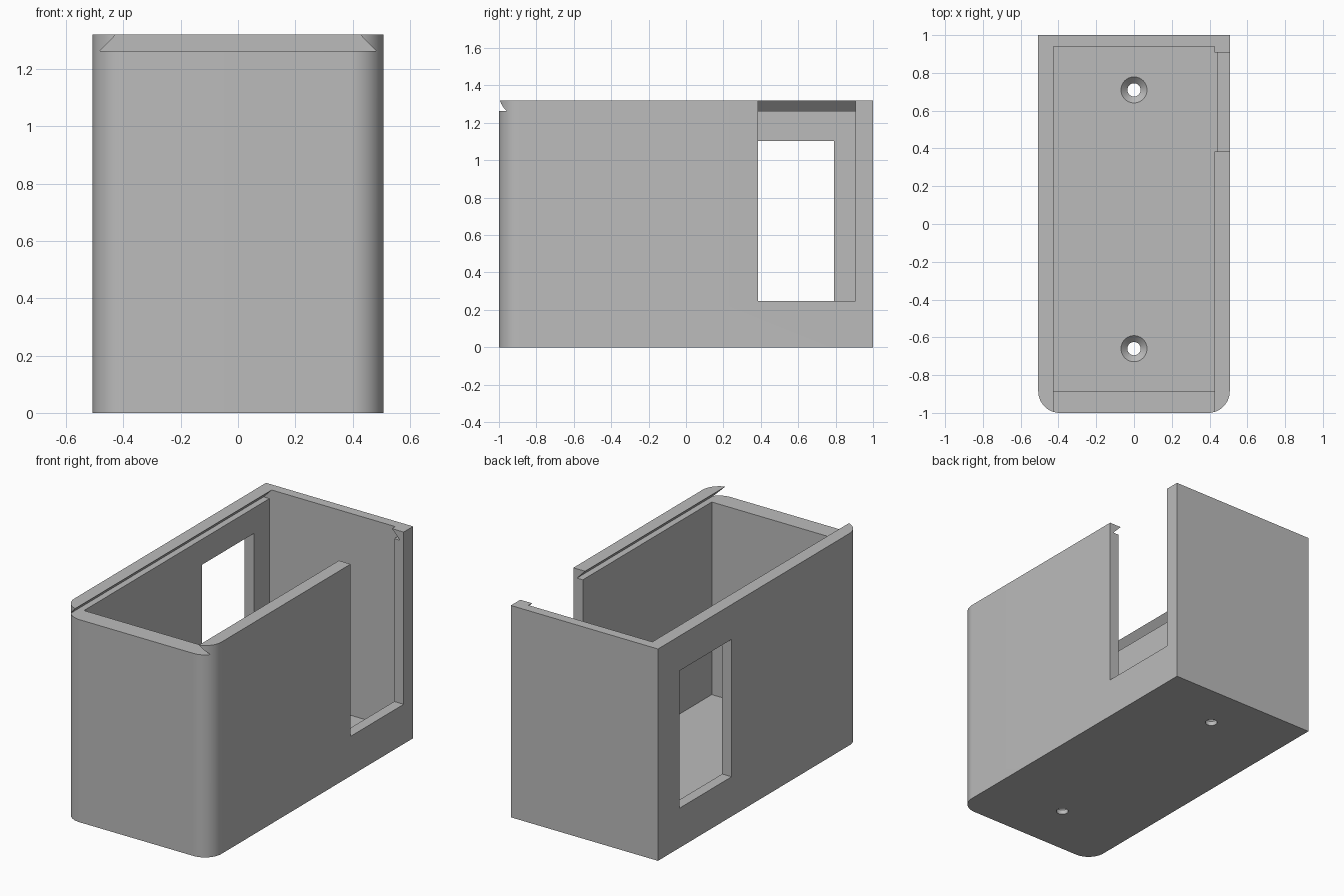
import bpy
import bmesh
from math import cos, sin, pi, radians
from mathutils import Matrix, Vector

if "Cube" in bpy.data.objects:
    bpy.data.objects.remove(bpy.data.objects["Cube"], do_unlink=True)

HALF_X, HALF_Y, HEIGHT = 0.507, 1.0, 1.32
CORNER = 0.115      # front corner radius, also front wall thickness
INNER_X = 0.442     # inner faces of the side walls
INNER_BACK = 0.94
FLOOR = 0.062
LEDGE = 1.262       # bottom of the lid groove

grey = bpy.data.materials.new("Grey plastic")
grey.use_nodes = True
colour = (0.5, 0.5, 0.5, 1)
grey.diffuse_color = colour
grey.node_tree.nodes["Principled BSDF"].inputs["Base Color"].default_value = colour


def extrude(name, points, shift):
    """Closed prism made by sweeping a flat outline along a vector."""
    bm = bmesh.new()
    face = bm.faces.new([bm.verts.new(p) for p in points])
    swept = bmesh.ops.extrude_face_region(bm, geom=[face])["geom"]
    verts = [v for v in swept if isinstance(v, bmesh.types.BMVert)]
    bmesh.ops.translate(bm, vec=Vector(shift), verts=verts)
    bmesh.ops.recalc_face_normals(bm, faces=bm.faces)
    return to_object(name, bm)


def to_object(name, bm):
    mesh = bpy.data.meshes.new(name)
    bm.to_mesh(mesh)
    bm.free()
    mesh.materials.append(grey)
    obj = bpy.data.objects.new(name, mesh)
    bpy.context.collection.objects.link(obj)
    return obj


def block(name, x, y, z):
    outline = [(x[0], y[0], z[0]), (x[1], y[0], z[0]),
               (x[1], y[1], z[0]), (x[0], y[1], z[0])]
    return extrude(name, outline, (0, 0, z[1] - z[0]))


def cone(name, r_low, r_high, y, z_low, z_high):
    bm = bmesh.new()
    bmesh.ops.create_cone(bm, cap_ends=True, segments=48, radius1=r_low,
                          radius2=r_high, depth=z_high - z_low,
                          matrix=Matrix.Translation((0, y, (z_low + z_high) / 2)))
    return to_object(name, bm)


def cut(target, cutter):
    cutter.hide_render = True
    mod = target.modifiers.new("Cut", 'BOOLEAN')
    mod.operation = 'DIFFERENCE'
    mod.solver = 'EXACT'
    mod.object = cutter
    bpy.context.view_layer.objects.active = target
    bpy.ops.object.modifier_apply(modifier=mod.name)
    bpy.data.objects.remove(cutter, do_unlink=True)


# Outer body: square back corners, rounded front corners
STEPS = 24
outline = [(HALF_X, HALF_Y, 0), (-HALF_X, HALF_Y, 0)]
for centre_x, start in ((-HALF_X + CORNER, pi), (HALF_X - CORNER, 1.5 * pi)):
    for i in range(STEPS + 1):
        a = start + i / STEPS * pi / 2
        outline.append((centre_x + CORNER * cos(a),
                        -HALF_Y + CORNER + CORNER * sin(a), 0))
body = extrude("box_body", outline, (0, 0, HEIGHT))

# Inner cavity, ending inside the lid groove
cut(body, block("cavity", (-INNER_X, INNER_X), (CORNER - HALF_Y, INNER_BACK),
                (FLOOR, LEDGE + 0.02)))

# Dovetail groove for a sliding lid, open at the front
profile = [(-0.482, LEDGE), (0.482, LEDGE), (0.426, HEIGHT),
           (0.426, HEIGHT + 0.1), (-0.426, HEIGHT + 0.1), (-0.426, HEIGHT)]
cut(body, extrude("lid_groove", [(x, -1.2, z) for x, z in profile],
                  (0, 1.2 + INNER_BACK, 0)))

# Open slot in the +x wall and window in the -x wall
cut(body, block("side_slot", (0.3, 0.7), (0.385, 0.907), (0.247, 1.5)))
cut(body, block("side_window", (-0.7, -0.3), (0.275, 0.79), (0.247, 1.103)))

# Countersunk screw holes in the floor
for y in (0.71, -0.66):
    cut(body, cone("screw_hole", 0.035, 0.035, y, -0.1, 0.2))
    cut(body, cone("countersink", 0.035, 0.079, y, FLOOR - 0.034, FLOOR + 0.01))

bpy.ops.object.select_all(action='DESELECT')
body.select_set(True)
bpy.context.view_layer.objects.active = body
bpy.ops.object.shade_smooth_by_angle(angle=radians(30))
